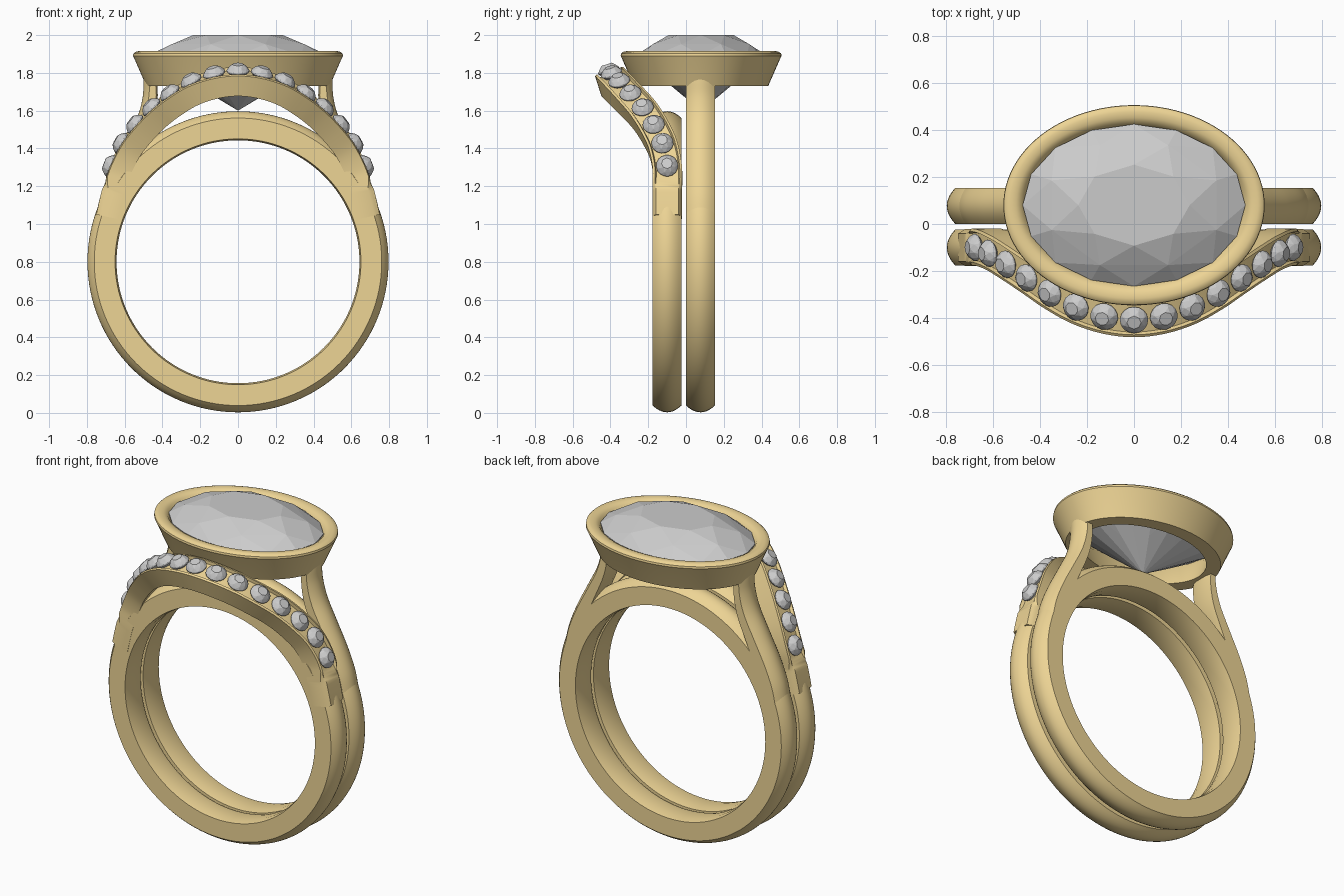
import bpy, bmesh, math
from mathutils import Vector, Matrix

if "Cube" in bpy.data.objects:
    bpy.data.objects.remove(bpy.data.objects["Cube"])

gold = bpy.data.materials.new("gold")
gold.diffuse_color = (0.85, 0.66, 0.3, 1)
gold.use_nodes = True
gold.node_tree.nodes["Principled BSDF"].inputs["Base Color"].default_value = gold.diffuse_color
CZ = 0.80                      # height of the finger-hole centre
YA, YB = 0.077, -0.10          # the two band planes


def finish(name, bm, mat=None, smooth=True):
    bmesh.ops.recalc_face_normals(bm, faces=bm.faces)
    me = bpy.data.meshes.new(name)
    bm.to_mesh(me)
    bm.free()
    ob = bpy.data.objects.new(name, me)
    bpy.context.collection.objects.link(ob)
    if mat:
        me.materials.append(mat)
    if smooth:
        me.shade_smooth()
        me.set_sharp_from_angle(angle=math.radians(35))
    return ob


def loft(name, sections, closed):
    """Skin a list of equal closed sections, looped or capped."""
    bm = bmesh.new()
    rows = [[bm.verts.new(p) for p in s] for s in sections]
    n = len(rows[0])
    pairs = list(zip(rows, rows[1:] + rows[:1]))
    for a, b in (pairs if closed else pairs[:-1]):
        for i in range(n):
            j = (i + 1) % n
            bm.faces.new((a[i], a[j], b[j], b[i]))
    if not closed:
        bm.faces.new(rows[0])
        bm.faces.new(rows[-1])
    return finish(name, bm, gold)


def spline(pts, steps=6):
    """Catmull-Rom through the points."""
    p = [Vector(q) for q in pts]
    p = [2 * p[0] - p[1]] + p + [2 * p[-1] - p[-2]]
    out = []
    for i in range(1, len(p) - 2):
        a, b, c, d = p[i - 1:i + 3]
        for k in range(steps):
            t = k / steps
            out.append(0.5 * (2 * b + (c - a) * t + (2 * a - 5 * b + 4 * c - d) * t * t
                              + (3 * b - a - 3 * c + d) * t ** 3))
    return out + [p[-2]]


def d_section(w, t, dome=0.036, n=10):
    """Domed outside, flat sides, slightly domed inside: (across, outward)."""
    top = [(w * (i / n - 0.5), -dome * (2 * i / n - 1) ** 2) for i in range(n + 1)]
    return top + [(w / 2, -t + 0.008), (w / 4, -t), (-w / 4, -t), (-w / 2, -t + 0.008)]


def place(p, b, n, sec):
    return [p + b * u + n * v for u, v in sec]


def brilliant(bm, mat, a, b, crown, depth, m=8):
    """Faceted stone as the convex hull of its facet rings."""
    g = bmesh.new()
    for r, z, k, off in ((0.5, crown, m, 0), (0.8, crown * 0.55, m, 0.5),
                         (1, 0, 2 * m, 0), (1, -0.008, 2 * m, 0), (0.5, -depth * 0.52, m, 0.5)):
        for i in range(k):
            t = math.tau * (i + off) / k
            g.verts.new((a * r * math.cos(t), b * r * math.sin(t), z))
    g.verts.new((0, 0, -depth))
    res = bmesh.ops.convex_hull(g, input=g.verts)
    junk = {e for e in res["geom_interior"] if isinstance(e, bmesh.types.BMVert)}
    bmesh.ops.delete(g, geom=list(junk), context='VERTS')
    g.transform(mat)
    tmp = bpy.data.meshes.new("tmp")
    g.to_mesh(tmp)
    g.free()
    bm.from_mesh(tmp)
    bpy.data.meshes.remove(tmp)


# Two full round bands
Y = Vector((0, 1, 0))
for name, y in (("solitaire_band", YA), ("curved_band", YB)):
    secs = []
    for i in range(128):
        t = math.tau * i / 128
        n = Vector((math.cos(t), 0, math.sin(t)))
        secs.append(place(Vector((0, y, CZ)) + n * 0.797, Y, n, d_section(0.153, 0.154)))
    loft(name, secs, True)

# Shoulders rising from the rear band to the setting
path = spline([(0.753, YA, 1.04), (0.725, YA, 1.16), (0.672, YA, 1.29), (0.6, YA, 1.43),
               (0.535, YA, 1.56), (0.505, YA, 1.67), (0.5, YA, 1.77)])
secs = []
for i, p in enumerate(path):
    t = (path[min(i + 1, len(path) - 1)] - path[max(i - 1, 0)]).normalized()
    n = Vector((t.z, 0, -t.x))
    f = i / (len(path) - 1)
    secs.append(place(p, Y, n, d_section(0.153, 0.13 - 0.06 * f, 0.032)))
shoulder = loft("shoulders", secs, False)
shoulder.modifiers.new("mirror", 'MIRROR')

# Contoured arch of the front band, with a channel for the small stones
seats = [(0.68, -0.10, 1.31), (0.622, -0.125, 1.43), (0.547, -0.172, 1.53),
         (0.46, -0.23, 1.62), (0.362, -0.295, 1.695), (0.25, -0.355, 1.76),
         (0.128, -0.395, 1.80), (0, -0.41, 1.815)]
half = [(0.75, YB, 1.05), (0.735, YB, 1.12), (0.715, YB, 1.20)] + seats
ctrl = half + [(-x, y, z) for x, y, z in reversed(half[:-1])]
STEPS = 6
path = spline(ctrl, STEPS)
frames = []
for i, p in enumerate(path):
    t = (path[min(i + 1, len(path) - 1)] - path[max(i - 1, 0)]).normalized()
    lean = 0.32 * min(1, max(0, (p.z - 1.25) / 0.4))
    n = Vector((p.x, 0, p.z - CZ)).normalized() + Vector((0, -lean, 0))
    n = (n - t * n.dot(t)).normalized()
    frames.append((p, t, n.cross(t), n))
secs = []
for p, t, b, n in frames:
    f = min(1, max(0, (p.z - 1.19) / 0.06))
    g = 0.022 * f
    w, th, e = 0.156, 0.12, -0.03 + 0.022 * f
    sec = [(-w / 2, e), (-w * 0.42, e * 0.4), (-w * 0.38, -g), (w * 0.38, -g),
           (w * 0.42, e * 0.4), (w / 2, e), (w / 2, -th), (-w / 2, -th)]
    secs.append(place(p, b, n, sec))
loft("stone_arch", secs, False)

# Small stones along the arch
bm = bmesh.new()
for k in range(3, len(ctrl) - 3):
    p, t, b, n = frames[k * STEPS]
    m = Matrix((t, b, n)).transposed().to_4x4()
    m.translation = p
    brilliant(bm, m, 0.06, 0.058, 0.032, 0.06)
finish("small_stones", bm, smooth=False)

# Oval bezel: offsets from the stone outline and heights
profile = [(0.013, 1.73), (0.078, 1.878), (0.084, 1.89), (0.082, 1.902), (0.072, 1.911),
           (0.055, 1.915), (0.03, 1.912), (0.01, 1.902), (0.0, 1.885), (-0.02, 1.86),
           (-0.07, 1.73)]
secs = []
for i in range(96):
    t = math.tau * i / 96
    c, s = math.cos(t), math.sin(t)
    secs.append([Vector(((0.472 + d) * c, 0.08 + (0.342 + d) * s, z)) for d, z in profile])
loft("bezel", secs, True)

# Large oval stone
bm = bmesh.new()
brilliant(bm, Matrix.Translation((0, 0.08, 1.893)), 0.474, 0.345, 0.107, 0.293)
finish("oval_stone", bm, smooth=False)
